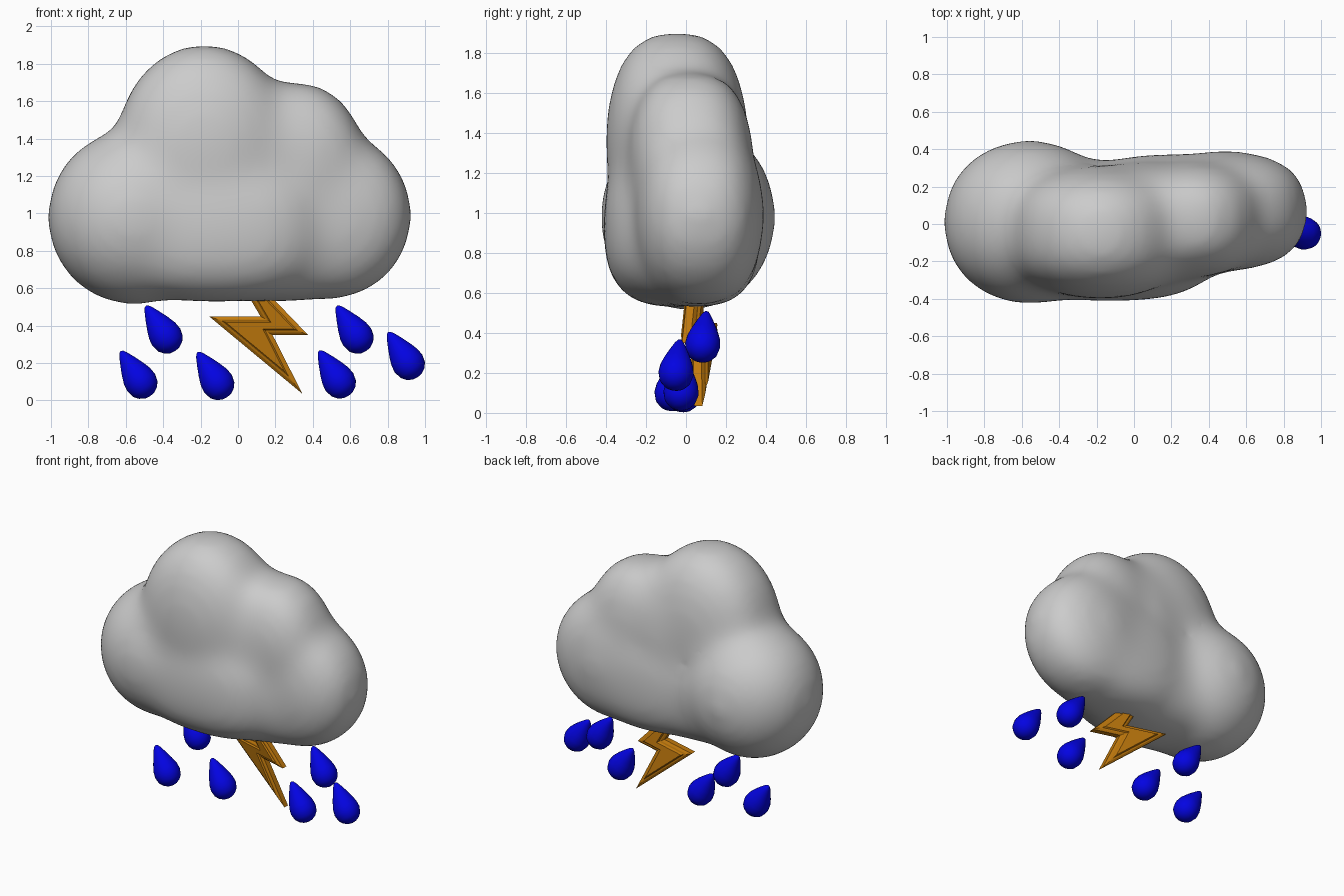
import bpy, bmesh, math
from mathutils import Vector, Matrix

default = bpy.data.objects.get("Cube")
if default:
    bpy.data.objects.remove(default, do_unlink=True)


def material(name, color, rough=0.6):
    m = bpy.data.materials.new(name)
    m.use_nodes = True
    m.diffuse_color = (*color, 1)
    bsdf = m.node_tree.nodes["Principled BSDF"]
    bsdf.inputs["Base Color"].default_value = (*color, 1)
    bsdf.inputs["Roughness"].default_value = rough
    return m


def finish(bm, name, mat, smooth):
    bmesh.ops.recalc_face_normals(bm, faces=bm.faces)
    for f in bm.faces:
        f.smooth = smooth
    mesh = bpy.data.meshes.new(name)
    bm.to_mesh(mesh)
    bm.free()
    mesh.materials.append(mat)
    obj = bpy.data.objects.new(name, mesh)
    bpy.context.collection.objects.link(obj)
    return obj


grey = material("cloud grey", (0.6, 0.6, 0.6))
blue = material("rain blue", (0.001, 0.001, 0.76))
amber = material("lightning amber", (0.54, 0.195, 0.004))


# Cloud: ellipsoid lobes, some flattened front and back, fused and softened
def add_lobe(bm, center, radii, power, flatten):
    made = bmesh.ops.create_icosphere(bm, subdivisions=4, radius=1)
    for v in made["verts"]:
        norm = sum(abs(c) ** power for c in v.co) ** (1 / power)
        x, y, z = v.co / norm
        y = math.copysign(abs(y) ** flatten, y)
        v.co = Vector(center) + Vector((x * radii[0], y * radii[1], z * radii[2]))


bm = bmesh.new()
for center, radii, power, flatten in [
    ((-0.56, 0.01, 0.98), (0.465, 0.445, 0.475), 2, 0.92),     # left puff
    ((-0.18, -0.045, 1.36), (0.475, 0.36, 0.55), 2, 0.7),      # crown puff
    ((0.32, 0.025, 1.28), (0.365, 0.315, 0.43), 2, 0.7),       # shoulder puff
    ((0.49, 0.07, 0.99), (0.445, 0.325, 0.455), 2, 0.7),       # right puff
    ((-0.12, -0.04, 0.925), (0.6, 0.375, 0.4), 2.6, 0.85),     # left belly
    ((0.2, 0.05, 0.925), (0.5, 0.325, 0.4), 2.6, 0.85),        # right belly
    ((0.05, 0, 1.25), (0.42, 0.335, 0.48), 2, 0.7),            # core
]:
    add_lobe(bm, center, radii, power, flatten)
cloud = finish(bm, "cloud", grey, True)
remesh = cloud.modifiers.new("fuse", 'REMESH')
remesh.mode = 'VOXEL'
remesh.voxel_size = 0.03
remesh.use_smooth_shade = True
soften = cloud.modifiers.new("soften", 'SMOOTH')
soften.factor = 0.5
soften.iterations = 75


# Raindrops: one teardrop profile spun around a tilted axis
PROFILE = [(0, -0.088), (0.03, -0.083), (0.058, -0.066), (0.078, -0.041),
           (0.088, 0), (0.083, 0.04), (0.067, 0.085), (0.045, 0.135),
           (0.024, 0.178), (0.012, 0.196), (0, 0.202)]
LEAN = Vector((-0.11, 0.02, 0.17)).to_track_quat('Z', 'Y').to_matrix().to_4x4()


def raindrop(name, place):
    bm = bmesh.new()
    verts = [bm.verts.new((r, 0, h)) for r, h in PROFILE]
    edges = [bm.edges.new(pair) for pair in zip(verts, verts[1:])]
    bmesh.ops.spin(bm, geom=verts + edges, cent=(0, 0, 0), axis=(0, 0, 1),
                   angle=math.tau, steps=24)
    bmesh.ops.remove_doubles(bm, verts=bm.verts, dist=0.0005)
    bmesh.ops.transform(bm, matrix=Matrix.Translation(place) @ LEAN, verts=bm.verts)
    return finish(bm, name, blue, True)


for i, place in enumerate([(-0.518, -0.07, 0.096), (-0.383, 0.083, 0.338),
                           (-0.107, -0.015, 0.09), (0.543, -0.025, 0.098),
                           (0.638, 0.083, 0.338), (0.912, -0.05, 0.197)]):
    raindrop(f"raindrop_{i + 1}", place)


# Lightning bolt: zigzag plate with stepped raised faces, turned and leaning
OUTLINE = [(0.02, 0.62), (0.12, 0.45), (-0.155, 0.45), (0.345, 0.035),
           (0.185, 0.35), (0.375, 0.35), (0.115, 0.62)]
bm = bmesh.new()
front = bm.faces.new([bm.verts.new((x, -0.02, z)) for x, z in OUTLINE])
made = bmesh.ops.extrude_face_region(bm, geom=[front], use_keep_orig=True)
back = next(g for g in made["geom"] if isinstance(g, bmesh.types.BMFace))
for v in back.verts:
    v.co.y = 0.02
bmesh.ops.recalc_face_normals(bm, faces=bm.faces)
for face in (front, back):
    for width, rise in ((0.014, 0.01), (0.01, 0.002), (0.008, 0.01)):
        bmesh.ops.inset_region(bm, faces=[face], thickness=width, depth=rise,
                               use_even_offset=True)
for v in bm.verts:
    v.co.y += 0.079 - 0.286 * (v.co.x - 0.1) - 0.167 * (v.co.z - 0.35)
finish(bm, "lightning_bolt", amber, False)
